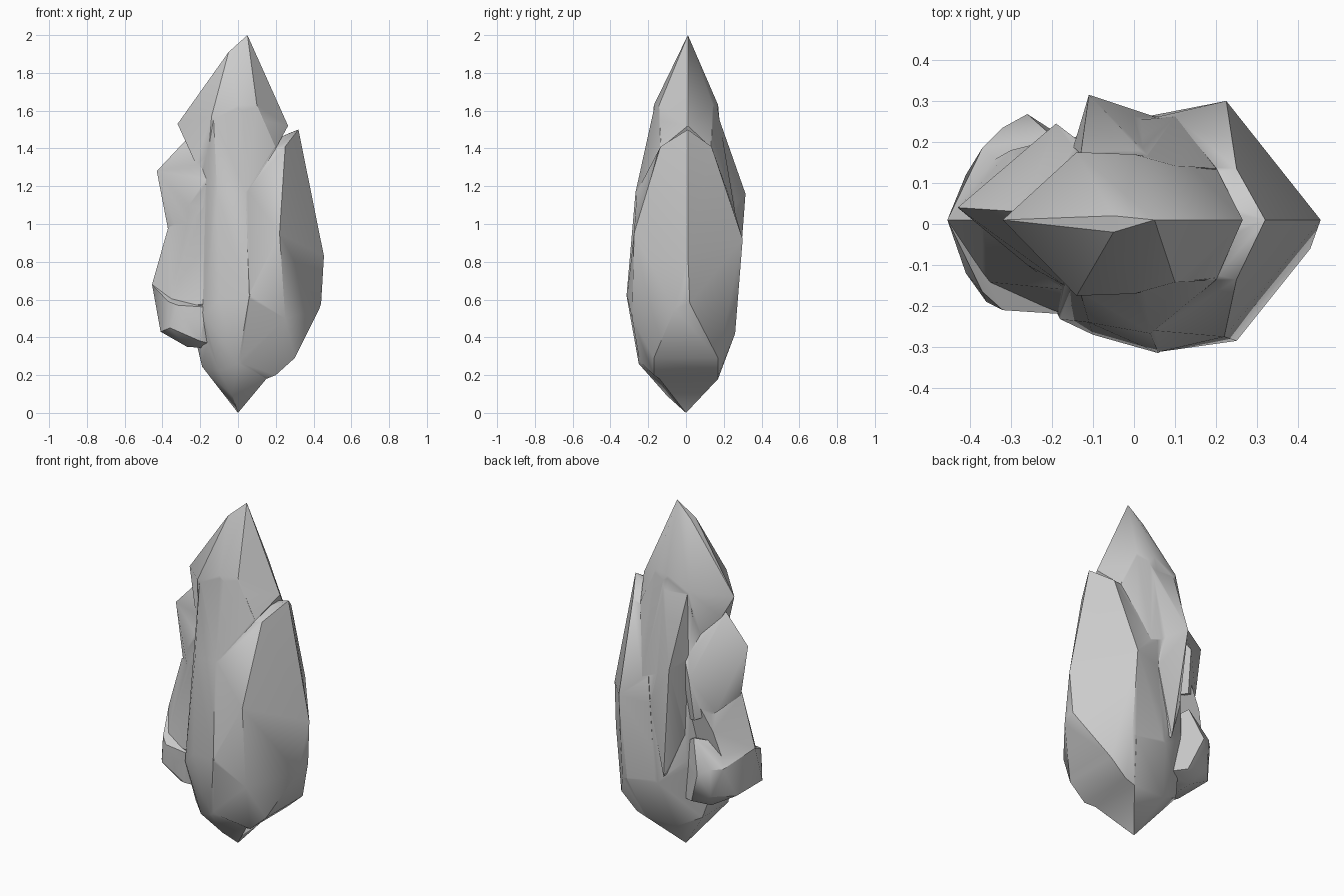
import bpy, bmesh


def both(*pts):
    """Each point plus its mirror across y."""
    return [(x, s * y, z) for x, y, z in pts for s in (-1, 1)]


def chunk(name, pts):
    """Faceted convex stone from its corner points."""
    bm = bmesh.new()
    for p in pts:
        bm.verts.new(p)
    hull = bmesh.ops.convex_hull(bm, input=bm.verts)
    loose = {g for k in ('geom_interior', 'geom_unused') for g in hull[k]
             if isinstance(g, bmesh.types.BMVert)}
    bmesh.ops.delete(bm, geom=list(loose), context='VERTS')
    bmesh.ops.recalc_face_normals(bm, faces=bm.faces)
    me = bpy.data.meshes.new(name)
    bm.to_mesh(me)
    bm.free()
    ob = bpy.data.objects.new(name, me)
    bpy.context.collection.objects.link(ob)
    return ob


# Central column tapering to the foot
body = chunk("crystal_rock", [
    (0, 0, 0), (-0.03, -0.1, 0.09), (0, -0.25, 0.26), (-0.1, -0.2, 0.22),
    (0.15, -0.14, 0.18), (0.14, 0.17, 0.18), (-0.06, 0.17, 0.18),
    (0.06, -0.315, 0.62), (-0.1, -0.27, 0.6), (-0.18, -0.232, 0.52),
    (-0.3, 0, 0.7), (-0.15, 0.21, 0.6), (0, 0.26, 0.45), (0.2, 0.26, 0.42),
    (0.04, -0.267, 1.17), (-0.11, -0.24, 1.15), (-0.16, -0.17, 1.2),
    (-0.22, 0, 1.2), (-0.15, 0.19, 1.15), (-0.03, 0.25, 1.1),
    (0.1, 0.262, 1.05)]
    + both((0.1, 0.14, 1.63), (-0.13, 0.17, 1.57), (0, 0.165, 1.63),
           (0.2, 0.135, 1.41), (-0.19, 0.12, 0.245)))

# Pointed top with the overhanging left corner
cap = chunk("top_spire", [(0.05, 0.01, 2), (-0.32, 0.01, 1.53), (0.265, 0.01, 1.52)]
            + both((-0.05, 0.02, 1.91), (-0.14, 0.175, 1.57), (0, 0.17, 1.63),
                   (0.1, 0.142, 1.63), (-0.17, 0.12, 1.2), (0.05, 0.1, 1.2),
                   (0.2, 0.137, 1.4)))

# Large shard on the right
shard = chunk("right_shard", [
    (0.32, 0.01, 1.5), (0.27, 0.01, 1.48), (0.225, 0.3, 0.92),
    (0.22, -0.275, 0.95), (0.25, -0.285, 0.5), (0.23, 0.26, 0.42),
    (0.06, -0.312, 0.62), (0.05, -0.26, 1.17), (0, -0.245, 0.27),
    (0.06, 0.262, 1.05), (0.02, 0.26, 0.46), (0.15, -0.14, 0.18),
    (0.14, 0.17, 0.18), (0.455, 0.01, 0.83), (0.43, -0.06, 0.55)]
    + both((0.2, 0.135, 1.4), (0.25, 0.135, 1.41), (0.3, 0.17, 0.29),
           (0.2, 0.17, 0.2), (0.44, 0.02, 0.58), (0.08, 0.1, 1.4)))

# Knob below the overhang
knob = chunk("upper_left_knob", [
    (-0.43, 0.04, 1.28), (-0.28, 0.03, 1.44), (-0.31, 0.135, 1.2),
    (-0.19, 0.245, 1.1), (-0.26, -0.1, 1.1), (-0.17, -0.15, 1.24),
    (-0.37, 0.02, 0.97), (-0.18, -0.16, 0.85), (-0.2, 0.21, 0.85),
    (-0.3, 0.15, 0.9)] + both((0, 0.1, 1.4), (0, 0.1, 0.8)))

# Tapered shoulder and the block jutting out at the lower left
shoulder = chunk("lower_left_shoulder", [
    (-0.455, 0.01, 0.68), (-0.37, 0.01, 0.98), (-0.26, -0.13, 0.85),
    (-0.17, -0.16, 1.1), (-0.2, 0.205, 0.98), (-0.3, 0.18, 0.8),
    (-0.16, -0.225, 0.58)]
    + both((-0.37, 0.14, 0.55), (-0.4, 0.05, 0.43), (0, 0.1, 0.9),
           (0, 0.1, 0.4)))
block = chunk("lower_left_block", [
    (-0.455, 0.01, 0.68), (-0.37, -0.165, 0.59), (-0.32, -0.21, 0.57),
    (-0.36, -0.19, 0.45), (-0.2, -0.213, 0.38), (-0.17, -0.22, 0.56),
    (-0.37, 0.185, 0.6), (-0.32, 0.235, 0.6), (-0.32, 0.225, 0.44),
    (-0.26, 0.268, 0.57), (-0.19, 0.22, 0.38), (-0.2, 0.215, 0.75)]
    + both((-0.41, 0.12, 0.43), (-0.27, 0.15, 0.35), (0, 0.1, 0.33),
           (0, 0.1, 0.6)))

# Raised rib down the back
rib = chunk("back_rib", [
    (-0.11, 0.315, 1.16), (-0.13, 0.17, 1.56), (0.04, 0.16, 1.6),
    (-0.14, 0.21, 0.75), (-0.04, 0.265, 0.5), (0.05, 0.262, 0.9),
    (0.0, 0.262, 1.1), (-0.15, 0.18, 1.2), (-0.12, 0, 1.5), (0, 0, 1.5),
    (-0.12, 0, 0.6), (0, 0, 0.6)])

# Fuse into one stone
bpy.context.view_layer.objects.active = body
for part in (cap, shard, knob, shoulder, block, rib):
    mod = body.modifiers.new("fuse", 'BOOLEAN')
    mod.operation, mod.solver, mod.object = 'UNION', 'EXACT', part
    bpy.ops.object.modifier_apply(modifier=mod.name)
    bpy.data.objects.remove(part)
body.select_set(True)
bpy.ops.object.shade_smooth_by_angle(angle=0.6)
